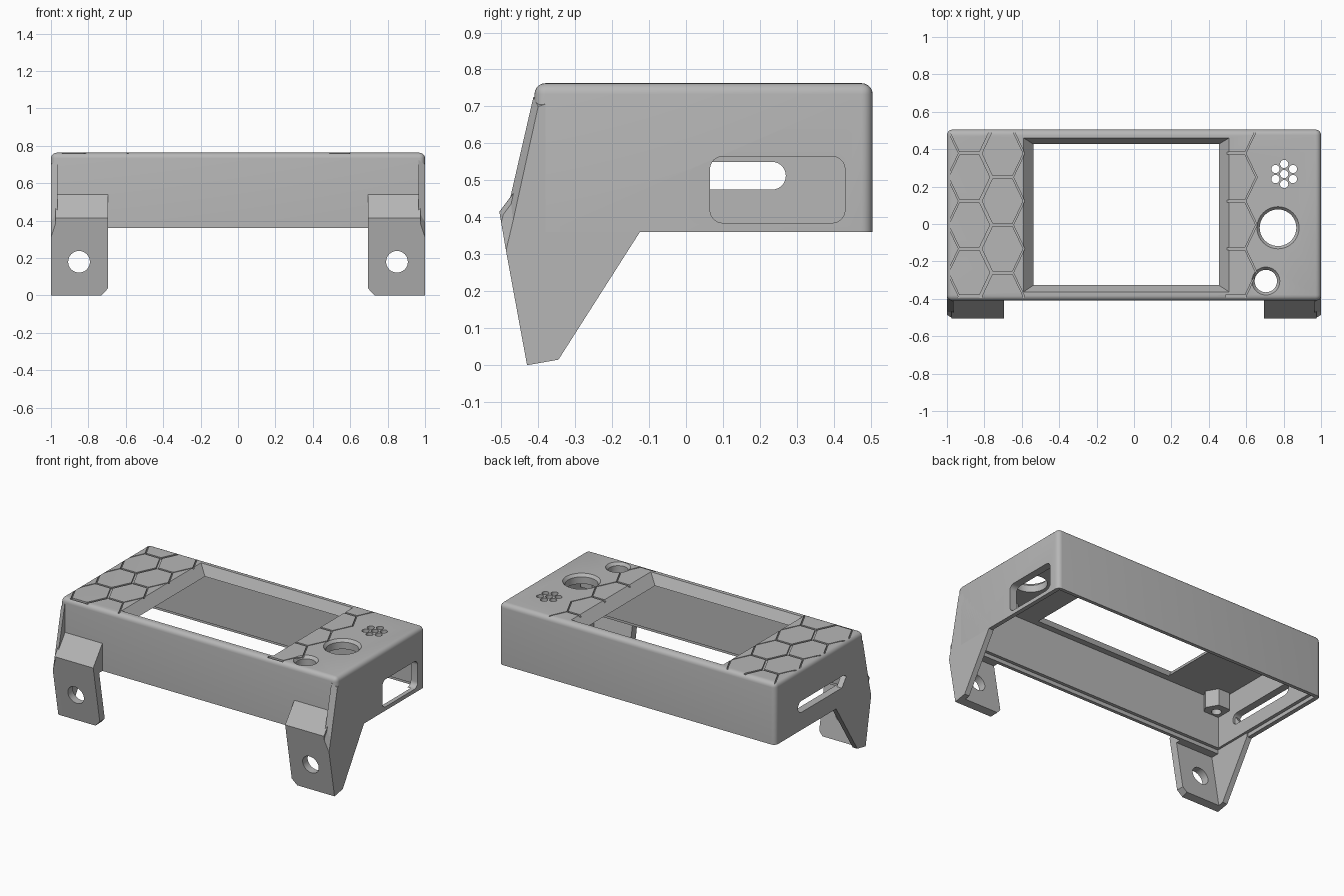
import bpy, bmesh, math
from mathutils import Vector

if "Cube" in bpy.data.objects:
    bpy.data.objects.remove(bpy.data.objects["Cube"])

grey = bpy.data.materials.new("plain grey")
grey.use_nodes = True
grey.diffuse_color = (0.47, 0.47, 0.47, 1)
grey.node_tree.nodes["Principled BSDF"].inputs["Base Color"].default_value = grey.diffuse_color


def make(name, bm):
    bmesh.ops.recalc_face_normals(bm, faces=bm.faces)
    mesh = bpy.data.meshes.new(name)
    bm.to_mesh(mesh)
    bm.free()
    mesh.materials.append(grey)
    ob = bpy.data.objects.new(name, mesh)
    bpy.context.collection.objects.link(ob)
    return ob


def loft(name, a, b):
    """Solid between two matching loops of 3D points."""
    bm = bmesh.new()
    va, vb = [bm.verts.new(p) for p in a], [bm.verts.new(p) for p in b]
    n = len(va)
    bm.faces.new(va)
    bm.faces.new(vb)
    for i in range(n):
        j = (i + 1) % n
        bm.faces.new((va[i], va[j], vb[j], vb[i]))
    return make(name, bm)


def place(pts, axis, d):
    """Put a 2D outline on a plane square to the axis."""
    if axis == "x":
        return [(d, u, v) for u, v in pts]
    if axis == "y":
        return [(u, d, v) for u, v in pts]
    return [(u, v, d) for u, v in pts]


def prism(name, pts, axis, d1, d2):
    return loft(name, place(pts, axis, d1), place(pts, axis, d2))


def rect(u1, u2, v1, v2):
    return [(u1, v1), (u2, v1), (u2, v2), (u1, v2)]


def round_rect(u1, u2, v1, v2, r, n=8):
    pts = []
    corners = [(u2 - r, v2 - r), (u1 + r, v2 - r), (u1 + r, v1 + r), (u2 - r, v1 + r)]
    for k, (u, v) in enumerate(corners):
        for i in range(n + 1):
            t = (k + i / n) * math.pi / 2
            pts.append((u + r * math.cos(t), v + r * math.sin(t)))
    return pts


def circle(u, v, r, n=40):
    return [(u + r * math.cos(2 * math.pi * i / n), v + r * math.sin(2 * math.pi * i / n)) for i in range(n)]


def cut(ob, cutters):
    bpy.context.view_layer.objects.active = ob
    for c in cutters:
        c.hide_render = True
        m = ob.modifiers.new("cut", "BOOLEAN")
        m.operation, m.solver, m.object = "DIFFERENCE", "EXACT", c
        bpy.ops.object.modifier_apply(modifier=m.name)
        bpy.data.objects.remove(c)


def smooth(ob):
    bpy.ops.object.select_all(action="DESELECT")
    ob.select_set(True)
    bpy.context.view_layer.objects.active = ob
    bpy.ops.object.shade_smooth_by_angle(angle=math.radians(30))


TOP, BOTTOM, CEILING = 0.763, 0.36, 0.70
FRONT, BACK = -0.41, 0.505


def groove_net(name, columns, x1, x2):
    """Honeycomb net of thin bars, clipped to a strip of the top."""
    half, flat, pitch = 0.119, 0.058, 0.255
    bm = bmesh.new()
    for x, shift in columns:
        for k in range(-3, 4):
            y = -0.005 + (k + shift) * pitch
            ring = [(half, 0), (flat, 0.5), (-flat, 0.5), (-half, 0), (-flat, -0.5), (flat, -0.5)]
            bm.faces.new([bm.verts.new((x + u, y + v * pitch, TOP - 0.012)) for u, v in ring])
    bmesh.ops.remove_doubles(bm, verts=bm.verts, dist=0.004)
    cells = bm.faces[:]
    bmesh.ops.inset_individual(bm, faces=cells, thickness=0.008)
    bmesh.ops.delete(bm, geom=cells, context="FACES")
    limits = [((x1, 0, 0), (-1, 0, 0)), ((x2, 0, 0), (1, 0, 0)),
              ((0, FRONT + 0.015, 0), (0, -1, 0)), ((0, BACK - 0.015, 0), (0, 1, 0))]
    for co, no in limits:
        geom = bm.verts[:] + bm.edges[:] + bm.faces[:]
        bmesh.ops.bisect_plane(bm, geom=geom, plane_co=co, plane_no=no, clear_outer=True)
    up = bmesh.ops.extrude_face_region(bm, geom=bm.faces[:])["geom"]
    bmesh.ops.translate(bm, vec=Vector((0, 0, 0.04)), verts=[v for v in up if isinstance(v, bmesh.types.BMVert)])
    return make(name, bm)


# Case: box with rounded top and upright edges
case = prism("case", rect(-1, 1, FRONT, BACK), "z", BOTTOM, TOP)
bm = bmesh.new()
bm.from_mesh(case.data)
edges = [e for e in bm.edges if max(v.co.z for v in e.verts) > BOTTOM + 0.1]
bmesh.ops.bevel(bm, geom=edges, offset=0.03, segments=5, profile=0.5, affect="EDGES")
bm.to_mesh(case.data)
bm.free()

# Hollow inside, lid recess and sloped screen window
cutters = [
    prism("cavity", rect(-0.95, 0.95, -0.367, 0.46), "z", 0.2, CEILING),
    prism("lid_recess", rect(-0.972, 0.972, -0.388, 0.482), "z", 0.2, BOTTOM + 0.025),
    loft("window", place(rect(-0.593, 0.512, -0.365, 0.462), "z", TOP + 0.004),
         place(rect(-0.535, 0.45, -0.325, 0.425), "z", CEILING - 0.004)),
]

# Knob holes with chamfered rims, and a cluster of sound holes
for x, y, r in [(0.77, -0.02, 0.098), (0.705, -0.305, 0.06)]:
    cutters.append(prism("knob_hole", circle(x, y, r), "z", 0.6, 0.9))
    cutters.append(loft("rim", place(circle(x, y, r), "z", TOP - 0.018),
                        place(circle(x, y, r + 0.018), "z", TOP + 0.004)))
spots = [(0.803, 0.267)] + circle(0.803, 0.267, 0.054, 6)
for u, v in spots:
    # Ring is turned so that one hole sits straight above the middle
    x, y = 0.803 + (v - 0.267), 0.267 + (u - 0.803)
    cutters.append(prism("sound_hole", circle(x, y, 0.022, 20), "z", 0.6, 0.9))

# Side openings
cutters.append(prism("port", round_rect(0.065, 0.43, 0.385, 0.565, 0.035), "x", 0.9, 1.1))
cutters.append(prism("slot", round_rect(-0.235, 0.27, 0.475, 0.55, 0.0374), "x", -1.1, -0.9))

# Honeycomb grooves on both sides of the window
cutters.append(groove_net("left_net", [(-0.88, 0), (-0.703, 0.5)], -0.985, -0.57))
cutters.append(groove_net("right_net", [(0.54, 0)], 0.49, 0.7))
cut(case, cutters)
smooth(case)

# Corner screw posts under the top
for x in (-0.9, 0.9):
    for y in (-0.325, 0.418):
        post = prism("screw_post", circle(x, y, 0.083, 6), "z", 0.59, CEILING + 0.02)
        cut(post, [prism("bore", circle(x, y, 0.03, 20), "z", 0.5, CEILING - 0.02)])

# Legs: a slanted foot plate with a hole, and a side plate
foot = [(-0.505, 0.415), (-0.43, 0), (-0.38, 0.009), (-0.443, 0.36), (-0.395, 0.36), (-0.395, 0.54), (-0.41, 0.54)]
base = [(-0.43, 0), (-0.345, 0.015), (-0.125, 0.36), (-0.125, 0.40)]
outer = base + [(-0.37, 0.71), (-0.40, 0.70), (-0.468, 0.39), (-0.487, 0.31)]
inner = base + [(-0.37, 0.725), (-0.413, 0.725), (-0.475, 0.455), (-0.505, 0.415)]
for s, side in ((1, "left"), (-1, "right")):
    plate = prism(side + "_foot_plate", foot, "x", s * 0.695, s * 0.975)
    corner = [(s * 0.68, -0.02), (s * 0.75, -0.02), (s * 0.73, 0.0), (s * 0.695, 0.038), (s * 0.68, 0.05)]
    cut(plate, [prism("foot_hole", circle(s * 0.85, 0.18, 0.058), "y", -0.7, -0.2),
                prism("foot_corner", corner, "y", -0.7, -0.2)])
    smooth(plate)
    loft(side + "_side_plate", place(outer, "x", s), place(inner, "x", s * 0.965))
